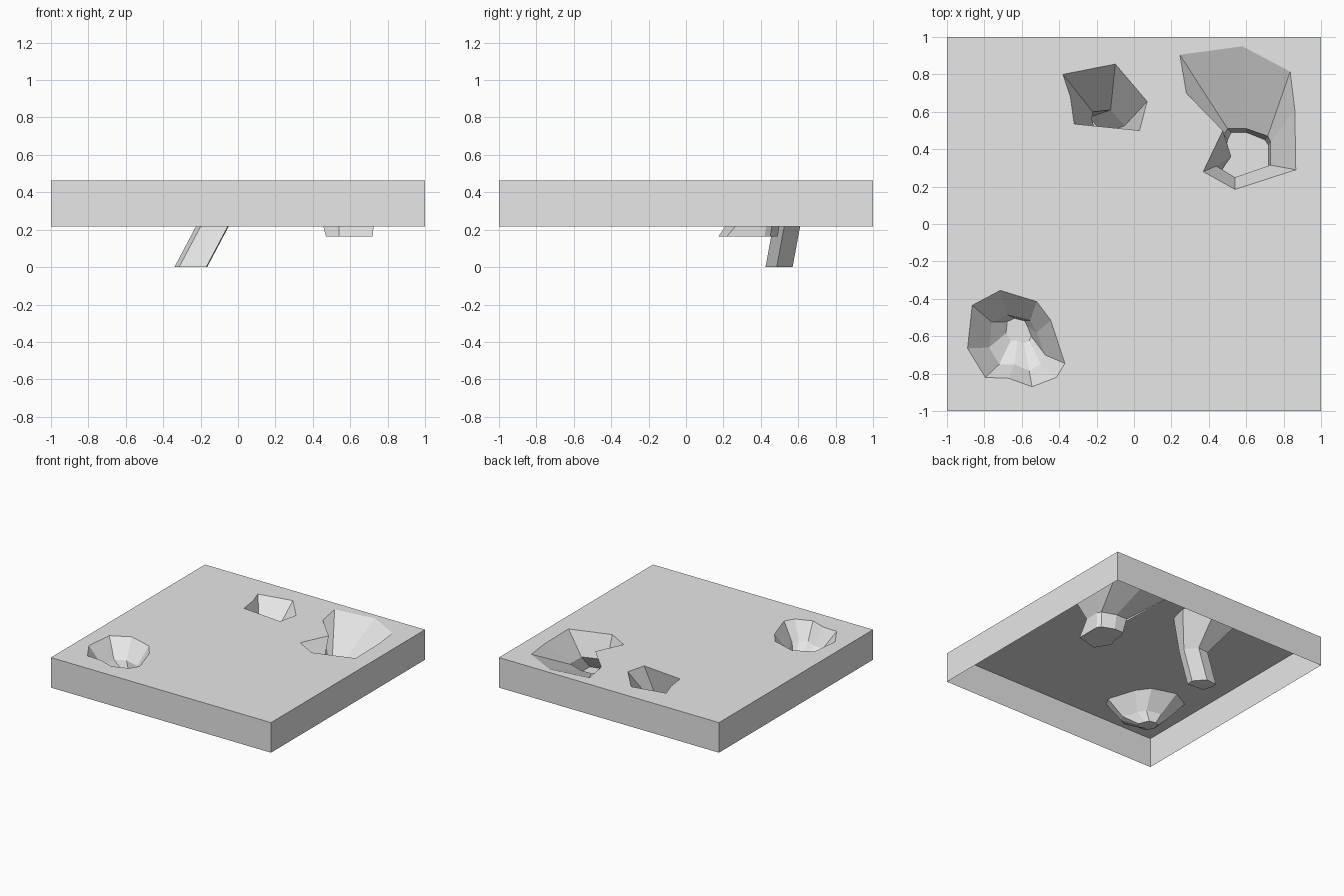
import bpy
import bmesh
from mathutils import Vector

# Remove the default object
if "Cube" in bpy.data.objects:
    bpy.data.objects.remove(bpy.data.objects["Cube"], do_unlink=True)

TOP = 0.464
SKIRT = 0.217


def make_material(name, colour):
    material = bpy.data.materials.new(name)
    material.use_nodes = True
    material.diffuse_color = colour
    material.node_tree.nodes["Principled BSDF"].inputs["Base Color"].default_value = colour
    return material


stone = make_material("pale grey stone", (0.8, 0.8, 0.8, 1))


def finish(bm, name):
    """Turn the bmesh into a flat shaded object."""
    mesh = bpy.data.meshes.new(name)
    bm.to_mesh(mesh)
    bm.free()
    mesh.materials.append(stone)
    obj = bpy.data.objects.new(name, mesh)
    bpy.context.collection.objects.link(obj)
    return obj


def add_ring(bm, outline, z):
    return [bm.verts.new((x, y, z)) for x, y in outline]


def add_edges(bm, ring):
    return [bm.edges.new((a, b)) for a, b in zip(ring, ring[1:] + ring[:1])]


def bridge(bm, upper, lower, inward):
    """Join two matching rings with a band of faces."""
    count = len(upper)
    for i in range(count):
        j = (i + 1) % count
        corners = [upper[i], upper[j], lower[j], lower[i]]
        bm.faces.new(corners if inward else corners[::-1])


def shifted(outline, dx, dy):
    return [(x + dx, y + dy) for x, y in outline]


def shrunk(outline, centre, factor):
    """Pull an outline towards a point."""
    return [tuple(Vector(centre).lerp(Vector(p), factor)) for p in outline]


def build_pit(name, levels):
    """Loft a pit down through (outline, height) levels and close its floor."""
    bm = bmesh.new()
    rings = [add_ring(bm, outline, z) for outline, z in levels]
    for upper, lower in zip(rings, rings[1:]):
        bridge(bm, upper, lower, inward=True)
    floor = bm.faces.new(rings[-1])
    bmesh.ops.triangulate(bm, faces=[floor])
    return finish(bm, name)


# Slanting shaft: rim and throat, both counter-clockwise
shaft_rim = [(-.32, .535), (.03, .5), (.07, .655), (-.1, .855), (-.38, .8), (-.34, .68)]
shaft_throat = [(-.2, .475), (-.055, .465), (-.05, .525), (-.125, .61), (-.22, .6), (-.225, .56)]

# Large pit: rim, throat and undercut floor
large_rim = [(.54, .185), (.865, .29), (.86, .61), (.835, .815), (.58, .95),
             (.245, .905), (.28, .7), (.475, .5), (.37, .28)]
large_throat = [(.54, .25), (.73, .315), (.73, .44), (.715, .47), (.6, .51),
                (.5, .51), (.48, .48), (.52, .36), (.44, .31)]
large_floor = [(.54, .175), (.72, .22), (.72, .42), (.7, .45), (.6, .49),
               (.52, .49), (.5, .45), (.49, .36), (.47, .29)]

# Round crater: rim and ledge, with the floor drawn towards the back
crater_rim = [(-.865, -.435), (-.89, -.665), (-.795, -.82), (-.67, -.825), (-.545, -.87),
              (-.415, -.82), (-.37, -.745), (-.445, -.515), (-.52, -.415), (-.715, -.355)]
crater_ledge = [(-.76, -.525), (-.775, -.66), (-.72, -.75), (-.64, -.75), (-.56, -.785),
                (-.5, -.75), (-.475, -.7), (-.52, -.58), (-.555, -.515), (-.675, -.485)]
crater_floor = shrunk(crater_ledge, (-.61, -.52), 0.45)

build_pit("slanting_shaft", [
    (shaft_rim, TOP),
    (shaft_throat, SKIRT),
    (shifted(shaft_throat, -0.115, -0.04), 0),
])
build_pit("large_pit", [
    (large_rim, TOP),
    (large_throat, 0.28),
    (large_floor, 0.165),
])
build_pit("round_crater", [
    (crater_rim, TOP),
    (crater_ledge, 0.33),
    (crater_floor, 0.25),
])

# Ground slab: pierced top and thin side skirt, open underneath
bm = bmesh.new()
square = [(-1, -1), (1, -1), (1, 1), (-1, 1)]
upper = add_ring(bm, square, TOP)
boundary = add_edges(bm, upper)
for rim in (shaft_rim, large_rim, crater_rim):
    boundary += add_edges(bm, add_ring(bm, rim, TOP))
bmesh.ops.triangle_fill(bm, edges=boundary, use_beauty=True, normal=(0, 0, 1))
bm.normal_update()
for face in bm.faces:
    if face.normal.z < 0:
        face.normal_flip()
bridge(bm, upper, add_ring(bm, square, SKIRT), inward=False)
finish(bm, "ground_slab")
